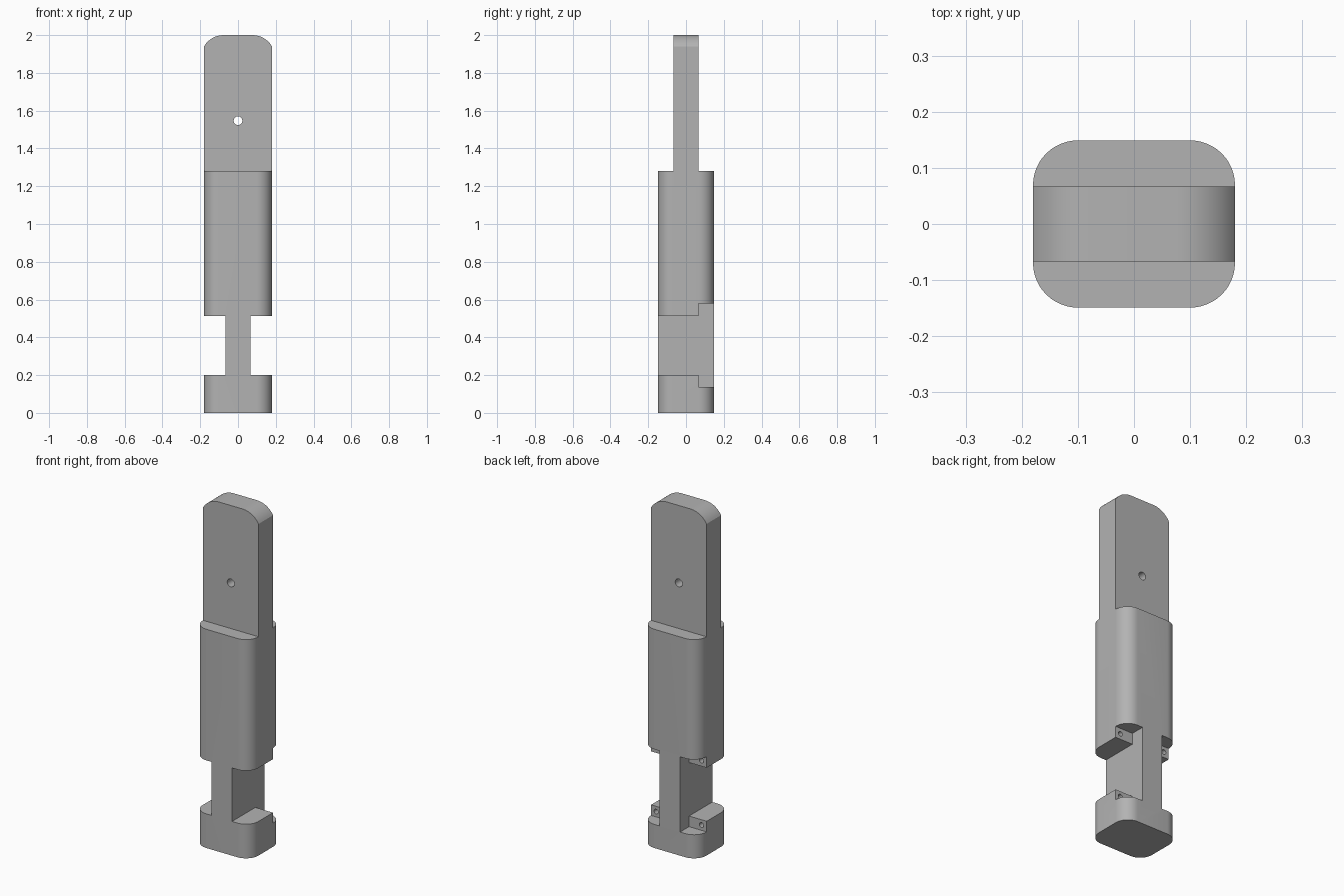
import bpy, bmesh
from math import sin, cos, pi, radians, asin
from mathutils import Matrix

if "Cube" in bpy.data.objects:
    bpy.data.objects.remove(bpy.data.objects["Cube"], do_unlink=True)

HALF_X, HALF_Y = 0.18, 0.149      # body half width and depth
TONGUE = 0.067                    # half thickness of the upper tongue
WEB = 0.066                       # half width of the lower web
SHOULDER, TOP = 1.28, 2.0

grey = bpy.data.materials.new("plain grey")
grey.use_nodes = True
colour = (0.45, 0.45, 0.45, 1)
grey.diffuse_color = colour
grey.node_tree.nodes["Principled BSDF"].inputs["Base Color"].default_value = colour


def finish(name, bm):
    bmesh.ops.recalc_face_normals(bm, faces=bm.faces)
    mesh = bpy.data.meshes.new(name)
    bm.to_mesh(mesh)
    bm.free()
    mesh.materials.append(grey)
    ob = bpy.data.objects.new(name, mesh)
    bpy.context.collection.objects.link(ob)
    return ob


def prism(name, points, depth):
    """Extrude a closed outline of 3D points along a vector."""
    bm = bmesh.new()
    face = bm.faces.new([bm.verts.new(p) for p in points])
    new = bmesh.ops.extrude_face_region(bm, geom=[face])["geom"]
    bm.faces.new([v for v in face.verts]) if not face.is_valid else None
    bmesh.ops.translate(bm, vec=depth, verts=[v for v in new if isinstance(v, bmesh.types.BMVert)])
    return finish(name, bm)


def box(name, x, y, z):
    outline = [(x[0], y[0], z[0]), (x[1], y[0], z[0]), (x[1], y[1], z[0]), (x[0], y[1], z[0])]
    return prism(name, outline, (0, 0, z[1] - z[0]))


def drill(name, x, y, z, radius):
    """Cylinder along y between two depths."""
    bm = bmesh.new()
    place = Matrix.Translation((x, (y[0] + y[1]) / 2, z)) @ Matrix.Rotation(pi / 2, 4, 'X')
    bmesh.ops.create_cone(bm, cap_ends=True, segments=24, radius1=radius, radius2=radius,
                          depth=y[1] - y[0], matrix=place)
    return finish(name, bm)


def boolean(target, tool, operation):
    mod = target.modifiers.new(tool.name, 'BOOLEAN')
    mod.operation, mod.object, mod.solver = operation, tool, 'EXACT'
    bpy.context.view_layer.objects.active = target
    bpy.ops.object.modifier_apply(modifier=mod.name)
    bpy.data.objects.remove(tool, do_unlink=True)


# Body: rounded rectangle column
R, STEPS = 0.08, 12
outline = []
for i, (sx, sy) in enumerate([(1, 1), (-1, 1), (-1, -1), (1, -1)]):
    for k in range(STEPS + 1):
        a = pi / 2 * (i + k / STEPS)
        outline.append((sx * (HALF_X - R) + R * cos(a), sy * (HALF_Y - R) + R * sin(a), 0))
body = prism("link_body", outline, (0, 0, TOP))

# Tongue: shave both faces above the shoulder
for s in (-1, 1):
    y = sorted((s * TONGUE, s * 0.3))
    boolean(body, box("shoulder_cutter", (-0.3, 0.3), y, (SHOULDER, TOP + 0.1)), 'DIFFERENCE')

# Rounded tongue tip: arcs tangent to the flat top
ARC, START = 0.12, 0.076
sweep = asin((HALF_X - START) / ARC)
for s in (-1, 1):
    arc = [(s * (START + ARC * sin(sweep * k / 12)), -0.3,
            TOP - ARC + ARC * cos(sweep * k / 12)) for k in range(13)]
    arc += [(s * 0.3, -0.3, arc[-1][2]), (s * 0.3, -0.3, TOP + 0.1), (s * START, -0.3, TOP + 0.1)]
    boolean(body, prism("tip_cutter", arc, (0, 0.6, 0)), 'DIFFERENCE')

# Side pockets with a taller step at the back, leaving a central web
for s in (-1, 1):
    profile = [(-0.3, 0.2), (0.066, 0.2), (0.066, 0.138), (0.3, 0.138),
               (0.3, 0.578), (0.066, 0.578), (0.066, 0.513), (-0.3, 0.513)]
    pocket = [(s * WEB, y, z) for y, z in profile]
    boolean(body, prism("pocket_cutter", pocket, (s * 0.3, 0, 0)), 'DIFFERENCE')

# Pivot hole through the tongue, blind screw holes in the four steps
boolean(body, drill("pivot_cutter", 0, (-0.3, 0.3), 1.547, 0.023), 'DIFFERENCE')
for x in (-0.147, 0.147):
    for z in (0.169, 0.546):
        boolean(body, drill("screw_cutter", x, (-0.02, 0.1), z, 0.014), 'DIFFERENCE')

bpy.ops.object.select_all(action='DESELECT')
body.select_set(True)
bpy.context.view_layer.objects.active = body
bpy.ops.object.shade_smooth_by_angle(angle=radians(30))
